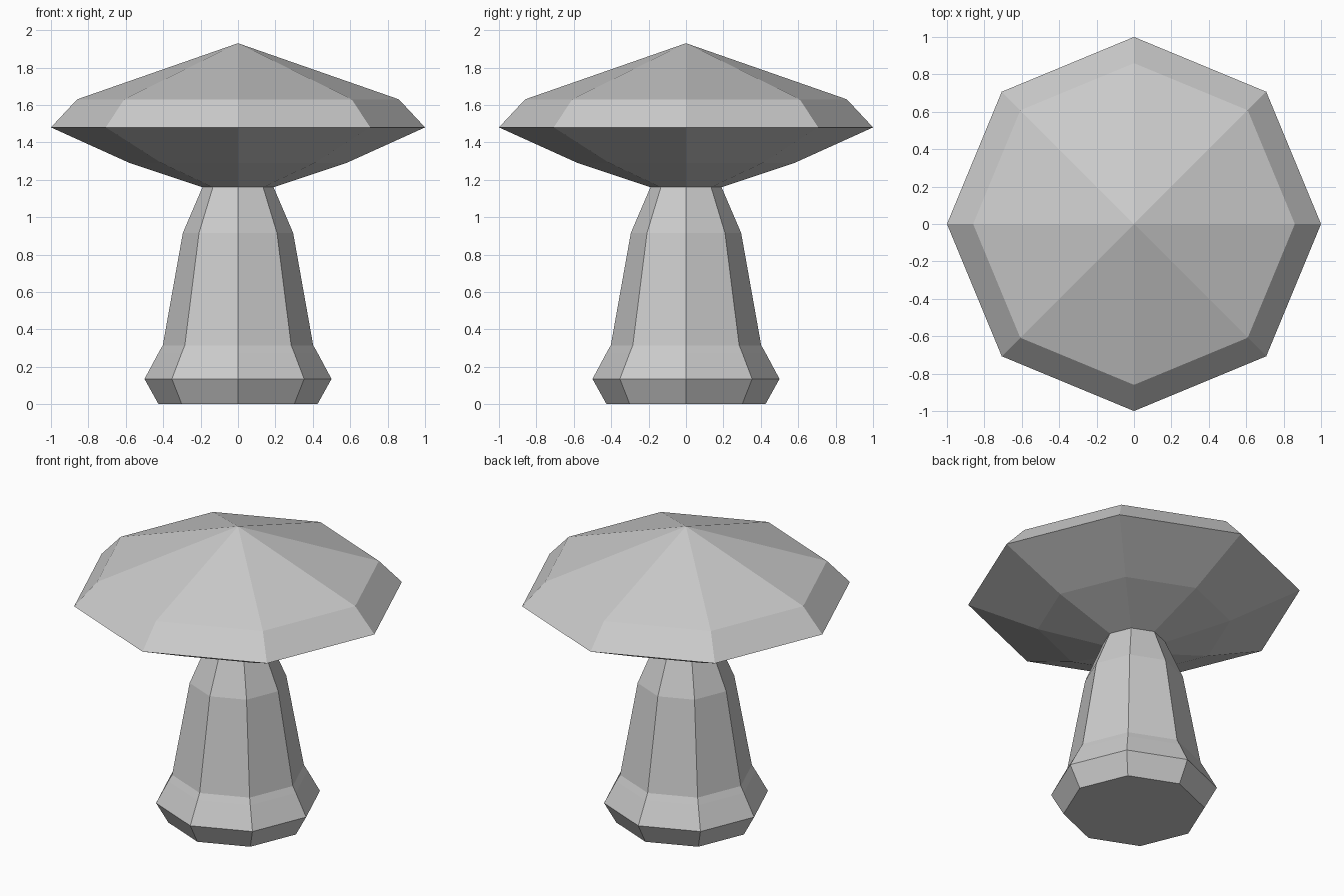
import bpy, bmesh
from math import cos, sin, tau

if "Cube" in bpy.data.objects:
    bpy.data.objects.remove(bpy.data.objects["Cube"])

SIDES = 8


def lathe(name, profile, close_bottom=False):
    """Spin (radius, z) points into a flat-faced octagonal part; radius 0 makes a tip."""
    bm = bmesh.new()
    rings = []
    for r, z in profile:
        if r == 0:
            rings.append([bm.verts.new((0, 0, z))] * SIDES)
        else:
            rings.append([bm.verts.new((r * cos(tau * i / SIDES), r * sin(tau * i / SIDES), z))
                          for i in range(SIDES)])
    for low, high in zip(rings, rings[1:]):
        for i in range(SIDES):
            j = (i + 1) % SIDES
            corners = [low[i], low[j], high[j], high[i]]
            bm.faces.new(list(dict.fromkeys(corners)))
    if close_bottom:
        bm.faces.new(rings[0][::-1])
    bmesh.ops.recalc_face_normals(bm, faces=bm.faces)
    mesh = bpy.data.meshes.new(name)
    bm.to_mesh(mesh)
    bm.free()
    obj = bpy.data.objects.new(name, mesh)
    bpy.context.collection.objects.link(obj)
    return obj


# Stem: flared foot, tapering shaft, narrow neck
lathe("mushroom_stem",
      [(0.425, 0), (0.5, 0.135), (0.425, 0.275), (0.402, 0.315), (0.295, 0.915), (0.19, 1.16)],
      close_bottom=True)

# Cap: shallow underside, bevelled rim, low pointed top
lathe("mushroom_cap",
      [(0.19, 1.16), (0.58, 1.29), (1.0, 1.48), (0.86, 1.63), (0, 1.93)])
